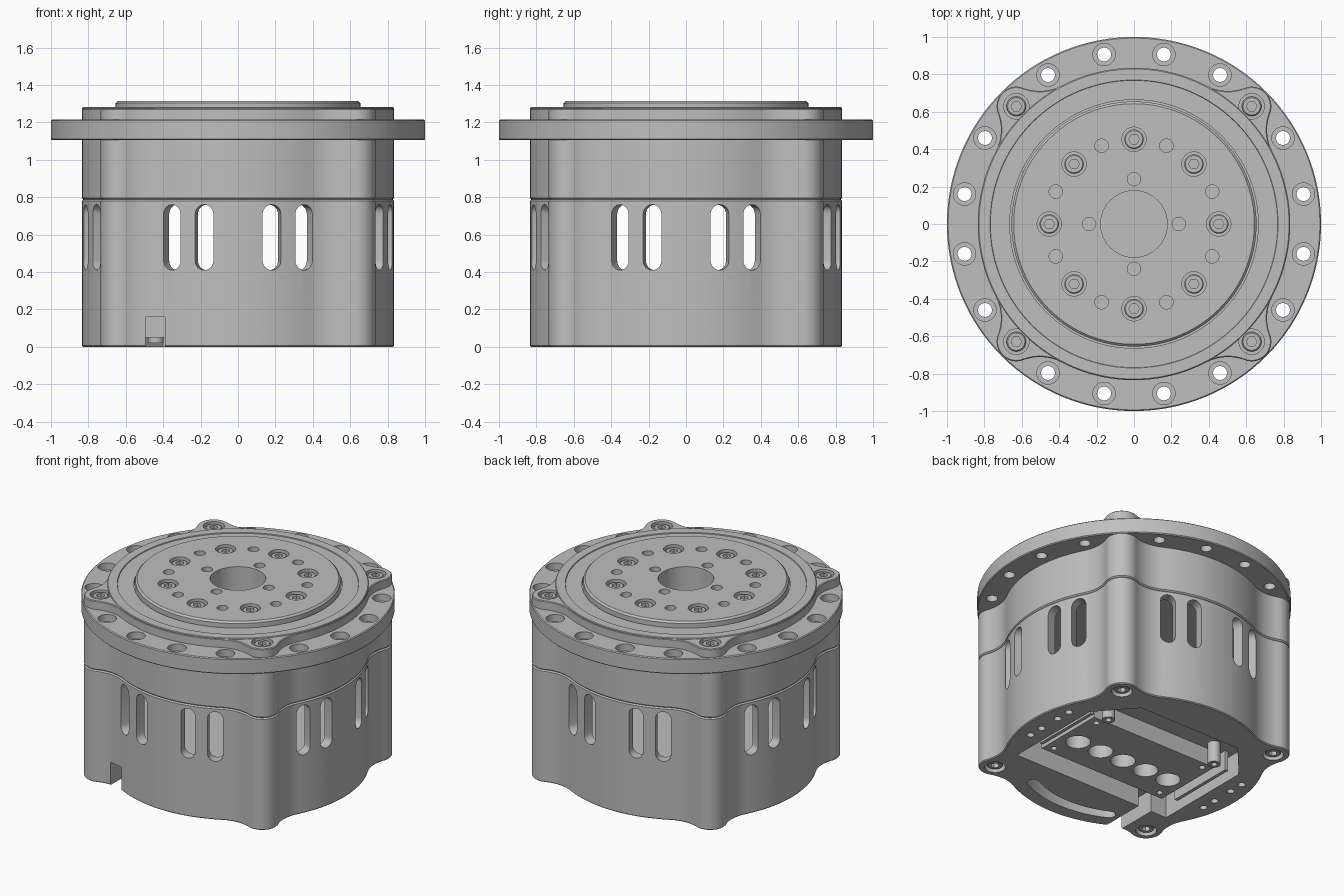
import bpy, bmesh
from math import sin, cos, pi, radians, acos, atan2
from mathutils import Matrix, Vector

old = bpy.data.objects.get("Cube")
if old:
    bpy.data.objects.remove(old, do_unlink=True)

GREY = bpy.data.materials.new("machined_grey")
GREY.use_nodes = True
GREY.diffuse_color = (0.52, 0.52, 0.52, 1)
GREY.node_tree.nodes["Principled BSDF"].inputs["Base Color"].default_value = (0.52, 0.52, 0.52, 1)


# ---------- outlines ----------
def arc(cx, cy, r, a0, a1, n):
    return [(cx + r * cos(a0 + (a1 - a0) * i / n), cy + r * sin(a0 + (a1 - a0) * i / n))
            for i in range(n + 1)]


def circle(r, n=32, cx=0, cy=0):
    return arc(cx, cy, r, 0, 2 * pi, n)[:-1]


def rect(x0, x1, y0, y1):
    return [(x0, y0), (x1, y0), (x1, y1), (x0, y1)]


def lobed(off=0.0):
    """Round housing outline with four filleted screw lobes."""
    R, r, f, d = 0.835 + off, 0.105 + off, 0.25 - off, 0.89
    b = acos(((R + f) ** 2 + d * d - (r + f) ** 2) / (2 * (R + f) * d))
    fx, fy = (R + f) * cos(b), -(R + f) * sin(b)
    phi = atan2(-fy, d - fx)
    fillet = arc(fx, fy, f, pi - b, phi, 10)
    corner = fillet + arc(d, 0, r, phi - pi, pi - phi, 16)[1:-1]
    corner += [(x, -y) for x, y in reversed(fillet)]
    corner += arc(0, 0, R, b, pi / 2 - b, 18)[1:-1]
    pts = []
    for k in range(4):
        a = pi / 4 + k * pi / 2
        pts += [(x * cos(a) - y * sin(a), x * sin(a) + y * cos(a)) for x, y in corner]
    return pts


# ---------- solids ----------
def loft(*levels):
    """Levels are (outline, z) pairs with equal point counts."""
    return [[Vector((x, y, z)) for x, y in pts] for pts, z in levels]


def prism(pts, z0, z1):
    return loft((pts, z0), (pts, z1))


def lathe(profile, n=32, at=(0, 0)):
    return loft(*[(circle(r, n, *at), z) for r, z in profile])


def build(name, *solids):
    bm = bmesh.new()
    for rings in solids:
        vs = [[bm.verts.new(p) for p in ring] for ring in rings]
        n = len(vs[0])
        for a, b in zip(vs, vs[1:]):
            for i in range(n):
                j = (i + 1) % n
                bm.faces.new((a[i], a[j], b[j], b[i]))
        bm.faces.new(vs[0][::-1])
        bm.faces.new(vs[-1])
    bmesh.ops.recalc_face_normals(bm, faces=bm.faces)
    me = bpy.data.meshes.new(name)
    bm.to_mesh(me)
    bm.free()
    me.materials.append(GREY)
    ob = bpy.data.objects.new(name, me)
    bpy.context.collection.objects.link(ob)
    return ob


def activate(ob):
    bpy.ops.object.select_all(action='DESELECT')
    ob.select_set(True)
    bpy.context.view_layer.objects.active = ob


def cut(targets, *solids):
    cutter = build("cutter", *solids)
    cutter.hide_render = True
    for ob in targets:
        activate(ob)
        mod = ob.modifiers.new("cut", 'BOOLEAN')
        mod.operation, mod.solver, mod.object = 'DIFFERENCE', 'EXACT', cutter
        bpy.ops.object.modifier_apply(modifier=mod.name)
    bpy.data.objects.remove(cutter, do_unlink=True)


def polar(r, degrees):
    return [(r * cos(radians(a)), r * sin(radians(a))) for a in degrees]


LOBES = polar(0.89, range(45, 360, 90))
BOLTS = polar(0.453, range(0, 360, 45))

# ---------- lower case ----------
lower = build("lower_case", loft((lobed(-.006), 0), (lobed(), .006),
                                 (lobed(), .78), (lobed(-.008), .788)))
cut([lower], lathe([(.765, .36), (.765, .9)], 96))

# paired ventilation slots on each side
slots = []
stadium = arc(0, .71, .05, 0, pi, 12) + arc(0, .46, .05, pi, 2 * pi, 12)
for side in range(0, 360, 90):
    for a in (-25, -12.5, 12.5, 25):
        rot = Matrix.Rotation(radians(side + a), 3, 'Z')
        slots.append([[rot @ Vector((r, t, z)) for t, z in stadium] for r in (.7, 1.0)])
cut([lower], *slots)

# underside pocket, cable notch, curved slot and screw holes
pocket = [(-.62, -.42), (.62, -.42), (.62, .3), (.4, .55), (-.4, .55), (-.62, .3)]
cut([lower], prism(pocket, -.1, .17))
cut([lower], prism(rect(-.495, -.39, -1, -.35), -.1, .16))
a0, a1 = radians(-117), radians(-63)
curved = arc(0, 0, .74, a0, a1, 20)
curved += arc(.7 * cos(a1), .7 * sin(a1), .04, a1, a1 + pi, 8)[1:-1]
curved += arc(0, 0, .66, a1, a0, 20)
curved += arc(.7 * cos(a0), .7 * sin(a0), .04, a0 + pi, a0 + 2 * pi, 8)[1:-1]
cut([lower], prism(curved, -.1, .1))
cut([lower], *[lathe([(.024, -.1), (.024, .08)], 16, (s * .72, y))
               for s in (-1, 1) for y in (-.17, -.06, .1, .21)],
    *[lathe([(.066, -.1), (.066, .05)], 32, p) for p in LOBES])
ovals = [arc(x + w, .43, .045, -pi / 2, pi / 2, 10) + arc(x - w, .43, .045, pi / 2, 1.5 * pi, 10)
         for x, w in ((.08, .05), (-.28, .09))]
cut([lower], *[prism(o, .1, .27) for o in ovals])

# ---------- electronics block in the pocket ----------
block = build("terminal_block", prism(rect(-.5, .5, -.32, .2), .05, .18))
cut([block], *[lathe([(.08, 0), (.08, .15)], 32, (i * .187, -.11)) for i in range(-2, 3)],
    *[lathe([(.02, 0), (.02, .1)], 16, (x, y)) for x in (-.44, .44) for y in (-.27, .15)])
rails = build("side_rails", *[prism(rect(s * .56 - .012, s * .56 + .012, -.25, .25), .03, .18)
                              for s in (-1, 1)])
posts = build("standoffs", *[lathe([(.042, .02), (.042, .18)], 24, (s * .44, .27))
                             for s in (-1, 1)])
cut([posts], *[lathe([(.02, 0), (.02, .1)], 16, (s * .44, .27)) for s in (-1, 1)])

# ---------- upper case, flange, cover and output disk ----------
upper = build("upper_case", loft((lobed(-.008), .788), (lobed(), .796), (lobed(), 1.11)))
flange = build("mounting_flange", lathe([(.994, 1.105), (1, 1.111), (1, 1.209), (.994, 1.215)], 128))
cover = build("lobed_cover", loft((lobed(), 1.2), (lobed(), 1.27), (lobed(-.005), 1.275)))
ring = build("cover_ring", lathe([(.833, 1.25), (.833, 1.277), (.829, 1.281),
                                  (.77, 1.281), (.766, 1.27), (.672, 1.27),
                                  (.668, 1.255)], 128))
disk = build("output_disk", lathe([(.655, 1.23), (.655, 1.303), (.643, 1.315)], 128))

cut([flange], *[lathe([(.037, 1), (.037, 1.165), (.06, 1.165), (.06, 1.3)], 32, p)
                for p in polar(.92, [q + a for q in range(0, 360, 90) for a in (10, 30, 60, 80)])])
cut([cover], *[lathe([(.068, 1.232), (.068, 1.4)], 32, p) for p in LOBES])
# clearance around the disk
cut([cover, ring], lathe([(.664, 1.24), (.664, 1.4)], 128))
# centre bore, dowel holes and bolt counterbores
face_holes = [lathe([(.178, 1.0), (.178, 1.5)], 64)]
face_holes += [lathe([(.036, 1.222), (.036, 1.5)], 20, p)
               for p in polar(.24, range(0, 360, 90)) + polar(.453, [22.5 + 45 * i for i in range(8)])]
face_holes += [lathe([(.065, 1.262), (.065, 1.5)], 32, p) for p in BOLTS]
cut([upper, flange, cover, disk], *face_holes)

# ---------- socket screws ----------
screw = build("socket_screw", lathe([(.052, -.05), (.052, -.006), (.046, 0)], 32))
cut([screw], lathe([(.028, -.03), (.028, .1)], 6))

for ob in [o for o in bpy.context.scene.objects if o.type == 'MESH' and GREY.name in o.data.materials]:
    activate(ob)
    bpy.ops.object.shade_smooth_by_angle(angle=radians(30))

places = [(p, 1.303, 0) for p in BOLTS] + [(p, 1.268, 0) for p in LOBES] + [(p, .012, pi) for p in LOBES]
for i, ((x, y), z, flip) in enumerate(places):
    ob = screw if i == 0 else bpy.data.objects.new("socket_screw", screw.data)
    if i:
        bpy.context.collection.objects.link(ob)
    ob.location = (x, y, z)
    ob.rotation_euler = (flip, 0, 0)
